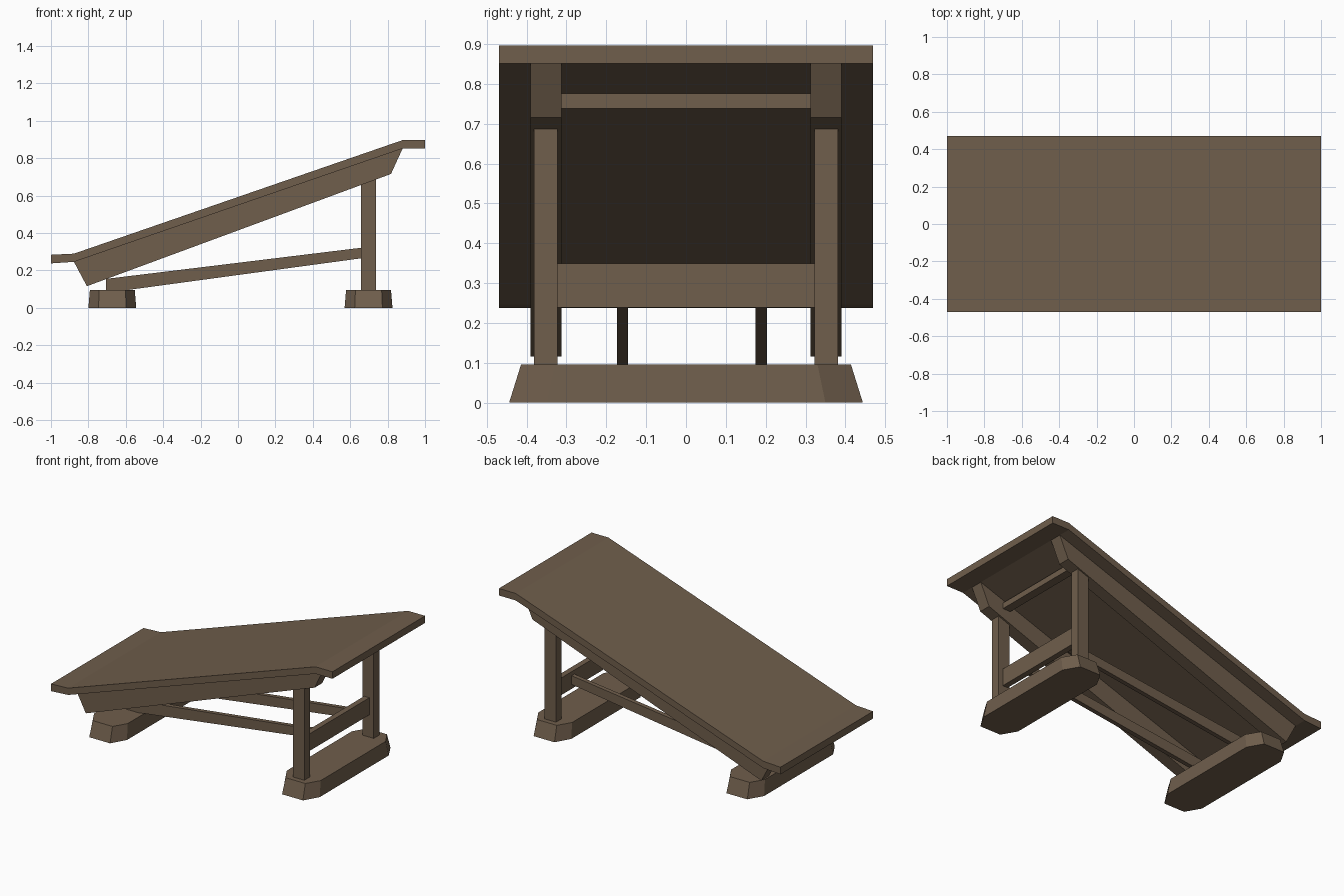
import bpy, bmesh

if "Cube" in bpy.data.objects:
    bpy.data.objects.remove(bpy.data.objects["Cube"])

wood = bpy.data.materials.new("brown_wood")
wood.diffuse_color = (0.160, 0.112, 0.072, 1)
wood.use_nodes = True
wood.node_tree.nodes["Principled BSDF"].inputs["Base Color"].default_value = wood.diffuse_color


def finish(name, bm):
    bmesh.ops.recalc_face_normals(bm, faces=bm.faces)
    mesh = bpy.data.meshes.new(name)
    bm.to_mesh(mesh)
    bm.free()
    mesh.materials.append(wood)
    obj = bpy.data.objects.new(name, mesh)
    bpy.context.collection.objects.link(obj)
    return obj


def loft(name, ring_a, ring_b):
    """Solid joining two matching rings of points."""
    bm = bmesh.new()
    a = [bm.verts.new(p) for p in ring_a]
    b = [bm.verts.new(p) for p in ring_b]
    bm.faces.new(a)
    bm.faces.new(b[::-1])
    n = len(a)
    for i in range(n):
        j = (i + 1) % n
        bm.faces.new((a[i], a[j], b[j], b[i]))
    return finish(name, bm)


def side_profile(name, points, y0, y1):
    """Extrude an (x, z) outline from y0 to y1."""
    return loft(name, [(x, y0, z) for x, z in points], [(x, y1, z) for x, z in points])


def box(name, x0, x1, y0, y1, z0, z1):
    return side_profile(name, [(x0, z0), (x1, z0), (x1, z1), (x0, z1)], y0, y1)


def octagon(cx, hx, hy, inner_x, inner_y, z):
    quarter = [(hx, inner_y), (inner_x, hy)]
    pts = quarter + [(-x, y) for x, y in quarter[::-1]]
    pts += [(-x, -y) for x, y in pts]
    return [(cx + x, y, z) for x, y in pts]


# Sloping top board with level lips at both ends
side_profile("sloping_top", [(-1, 0.284), (-0.877, 0.29), (0.88, 0.897), (1, 0.897),
                             (1, 0.852), (0.88, 0.852), (-0.877, 0.246), (-1, 0.238)], -0.47, 0.47)

# Rails under the board and the two upright legs
rail = [(-0.877, 0.246), (-0.808, 0.116), (0.818, 0.716), (0.88, 0.852)]
leg = [(0.657, 0.09), (0.738, 0.09), (0.738, 0.70), (0.657, 0.67)]
for side, s in (("front", -1), ("back", 1)):
    side_profile(side + "_rail", rail, s * 0.312, s * 0.39)
    side_profile(side + "_leg", leg, s * 0.323, s * 0.381)

# Cross bars between the rails and between the legs
box("upper_cross_bar", 0.66, 0.715, -0.32, 0.32, 0.739, 0.776)
box("lower_cross_bar", 0.67, 0.707, -0.33, 0.33, 0.239, 0.349)

# Long slanted braces from the low foot to the lower cross bar
brace = [(-0.706, 0.08), (0.68, 0.268), (0.68, 0.324), (-0.706, 0.155)]
for side, y in (("front", -0.159), ("back", 0.189)):
    side_profile(side + "_brace", brace, y - 0.014, y + 0.014)

# Tapered eight-sided feet
for name, cx in (("low_end_foot", -0.672), ("high_end_foot", 0.698)):
    loft(name, octagon(cx, 0.128, 0.444, 0.074, 0.35, 0),
         octagon(cx, 0.120, 0.414, 0.070, 0.33, 0.096))
